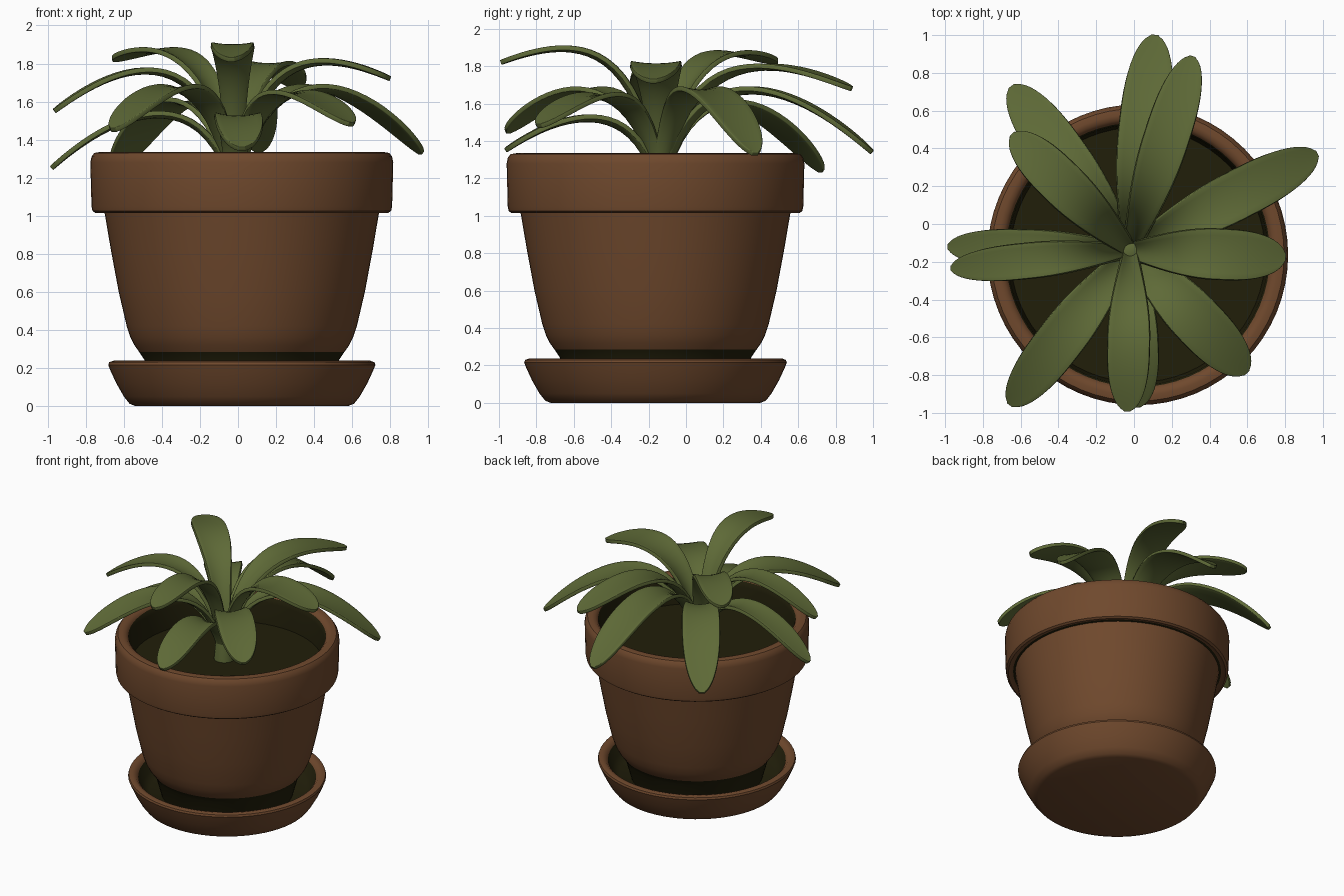
import bpy, bmesh, math
from mathutils import Vector

if "Cube" in bpy.data.objects:
    bpy.data.objects.remove(bpy.data.objects["Cube"])

def mat(name, rgb):
    m = bpy.data.materials.new(name)
    m.diffuse_color = (*rgb, 1)
    m.use_nodes = True
    m.node_tree.nodes["Principled BSDF"].inputs["Base Color"].default_value = m.diffuse_color
    return m

CLAY = mat("terracotta", (0.160, 0.066, 0.026))
DARK = mat("dark_soil", (0.015, 0.013, 0.003))
GREEN = mat("leaf_green", (0.112, 0.143, 0.038))
CX, CY = 0.02, -0.163          # pot axis
PX, PY = -0.02, -0.14          # plant centre

def finish(bm, name, mats, angle=40):
    me = bpy.data.meshes.new(name)
    bm.to_mesh(me)
    bm.free()
    ob = bpy.data.objects.new(name, me)
    bpy.context.collection.objects.link(ob)
    for m in mats:
        me.materials.append(m)
    bpy.ops.object.select_all(action='DESELECT')
    ob.select_set(True)
    bpy.context.view_layer.objects.active = ob
    bpy.ops.object.shade_smooth_by_angle(angle=math.radians(angle))
    return ob

def lathe(name, profile, x, y, mats, n=64):
    """Spin (radius, z, material) points; material colours the band ending at the point."""
    bm = bmesh.new()
    rings = []
    for r, z, _ in profile:
        if r == 0:
            rings.append([bm.verts.new((x, y, z))] * n)
        else:
            rings.append([bm.verts.new((x + r * math.cos(2 * math.pi * i / n),
                                        y + r * math.sin(2 * math.pi * i / n), z)) for i in range(n)])
    for a, b, p in zip(rings, rings[1:], profile[1:]):
        for i in range(n):
            j = (i + 1) % n
            f = bm.faces.new(list(dict.fromkeys((a[i], a[j], b[j], b[i]))))
            f.material_index = p[2]
    bmesh.ops.recalc_face_normals(bm, faces=bm.faces)
    return finish(bm, name, mats)

# Pot with thick rim, dark interior and soil
lathe("pot", [
    (0, .06, 0), (.46, .06, 1), (.51, .24, 1), (.54, .285, 1), (.565, .32, 0), (.585, .36, 0),
    (.605, .42, 0), (.647, .60, 0), (.688, .82, 0), (.722, 1.02, 0), (.737, 1.025, 1),
    (.77, 1.015, 0), (.785, 1.025, 0), (.79, 1.05, 0), (.796, 1.28, 0), (.79, 1.31, 0),
    (.775, 1.33, 0), (.745, 1.335, 0), (.72, 1.33, 0), (.70, 1.31, 0), (.69, 1.27, 1),
    (.675, 1.11, 1), (0, 1.11, 1)], CX, CY, [CLAY, DARK])

# Saucer
lathe("saucer", [
    (0, 0, 0), (.56, 0, 0), (.59, .012, 0), (.62, .05, 0), (.66, .12, 0), (.69, .185, 0),
    (.702, .215, 0), (.697, .23, 0), (.675, .238, 0), (.65, .232, 0), (.63, .21, 0),
    (.60, .13, 1), (.55, .09, 1), (0, .09, 1)], CX, CY, [CLAY, DARK])

# Short stem where the leaves meet
lathe("stem", [(0, 1.08, 0), (.075, 1.08, 0), (.065, 1.22, 0), (.05, 1.31, 0), (0, 1.33, 0)],
      PX, PY, [GREEN], 20)

def leaf(name, tx, ty, tip, peak, width):
    """Arching, slightly channelled blade from the plant centre to the tip."""
    base = Vector((PX, PY, 1.12))
    end = Vector((tx, ty, tip))
    flat = Vector((tx - PX, ty - PY, 0))
    side = Vector((-flat.y, flat.x, 0)).normalized()
    zc = (peak - .064 * base.z - .216 * tip) / .72
    p1 = base + flat * .13
    p2 = base + flat * .54
    p1.z = p2.z = zc
    bm = bmesh.new()
    rows, N, M = [], 26, 8
    for k in range(N + 1):
        t = 1 - (1 - k / N) ** 1.7
        q = 1 - t
        c = base * q**3 + p1 * 3*q*q*t + p2 * 3*q*t*t + end * t**3
        tan = ((p1 - base) * q*q + (p2 - p1) * 2*q*t + (end - p2) * t*t).normalized()
        nor = tan.cross(side)
        g = min(t / .66, 1)
        w = width / 2 * (.36 + .64 * g * g * (3 - 2 * g))
        if t > .7:
            w *= max(.15, math.sqrt(max(0, 1 - ((t - .7) / .3) ** 2.6)))
        cup = .5 * (1 - t) ** 2 + .05
        rows.append([bm.verts.new(c + side * (u * w) + nor * (cup * w * (u * u - .4)))
                     for u in [2 * i / M - 1 for i in range(M + 1)]])
    for a, b in zip(rows, rows[1:]):
        for i in range(M):
            bm.faces.new((a[i], b[i], b[i + 1], a[i + 1]))
    bmesh.ops.recalc_face_normals(bm, faces=bm.faces)
    ob = finish(bm, name, [GREEN], 60)
    s = ob.modifiers.new("thickness", 'SOLIDIFY')
    s.thickness, s.offset = .026, 0
    b = ob.modifiers.new("soft_edge", 'BEVEL')
    b.width, b.segments, b.limit_method, b.angle_limit = .009, 2, 'ANGLE', math.radians(50)

# Leaves: tip x, tip y, tip height, arch height, width
LEAVES = [
    (.11, .995, 1.34, 1.665, .27), (.31, .885, 1.68, 1.79, .24),     # back
    (-.645, .725, 1.24, 1.59, .27), (-.645, .475, 1.82, 1.85, .24),  # back left
    (-.98, -.12, 1.25, 1.525, .20), (-.965, -.235, 1.55, 1.76, .19), # left
    (-.655, -.955, 1.45, 1.67, .25),                                 # front left
    (-.035, -.99, 1.82, 1.88, .225), (.02, -.965, 1.35, 1.52, .25),  # front
    (.595, -.785, 1.48, 1.64, .27),                                  # front right
    (.80, -.175, 1.72, 1.80, .27),                                   # right
    (.965, .37, 1.33, 1.665, .26),                                   # back right
]
for i, args in enumerate(LEAVES):
    leaf(f"leaf_{i + 1}", *args)
